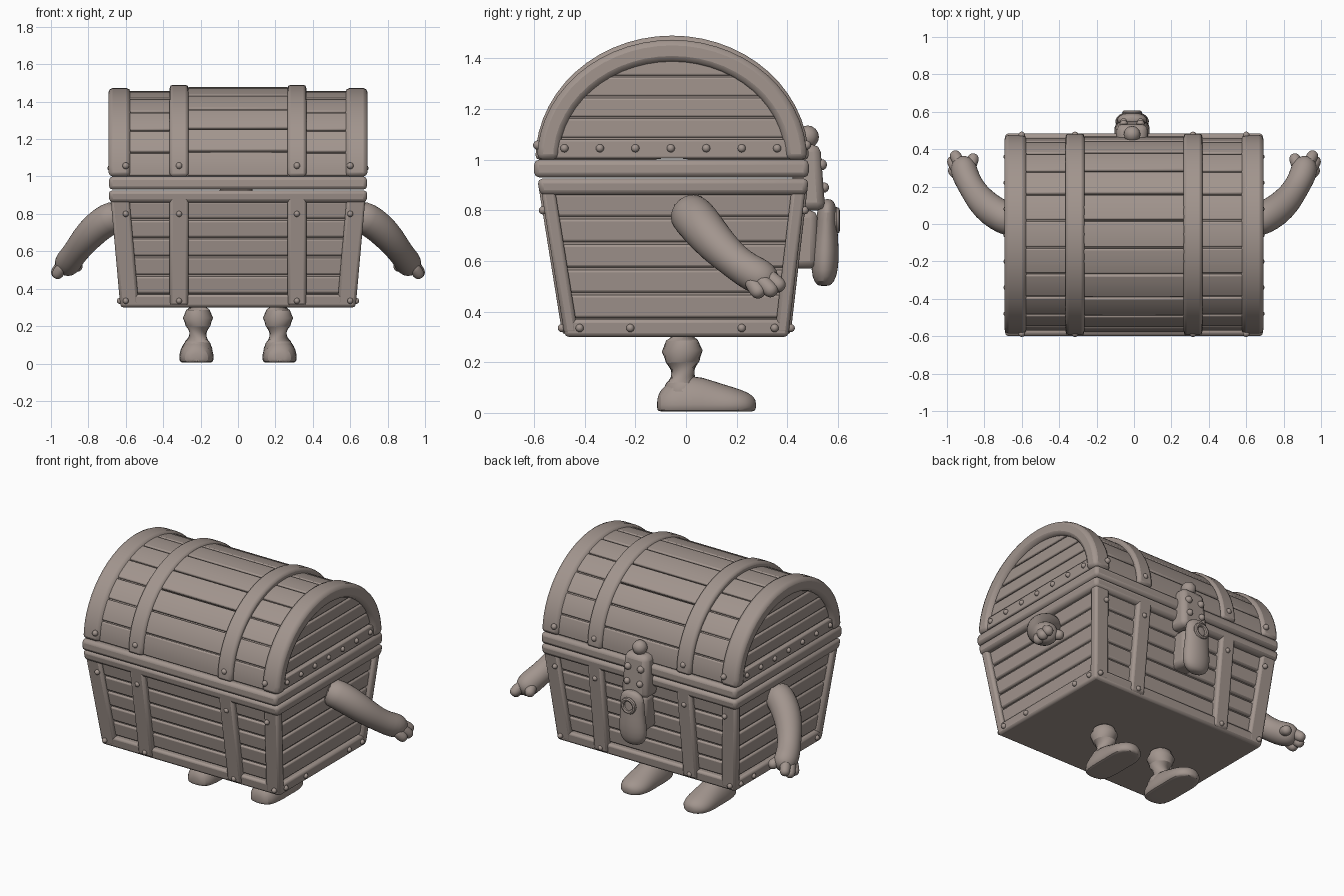
import bpy, bmesh
from math import sin, cos, pi, sqrt
from mathutils import Vector, Matrix

if "Cube" in bpy.data.objects:
    bpy.data.objects.remove(bpy.data.objects["Cube"])

mat = bpy.data.materials.new("weathered_brown")
mat.diffuse_color = (0.36, 0.30, 0.27, 1)
mat.use_nodes = True
mat.node_tree.nodes["Principled BSDF"].inputs["Base Color"].default_value = mat.diffuse_color
CY, RIM = -0.055, 1.0          # lid axis


def finish(name, bm, bevel=0.0, subsurf=0, mirror=False):
    bmesh.ops.recalc_face_normals(bm, faces=bm.faces)
    me = bpy.data.meshes.new(name)
    bm.to_mesh(me)
    bm.free()
    ob = bpy.data.objects.new(name, me)
    bpy.context.collection.objects.link(ob)
    me.materials.append(mat)
    if bevel:
        m = ob.modifiers.new("bevel", 'BEVEL')
        m.width, m.segments, m.limit_method = bevel, 2, 'ANGLE'
    if mirror:
        ob.modifiers.new("mirror", 'MIRROR').use_mirror_merge = False
    if subsurf:
        m = ob.modifiers.new("subsurf", 'SUBSURF')
        m.levels = m.render_levels = subsurf
    bpy.ops.object.select_all(action='DESELECT')
    ob.select_set(True)
    bpy.context.view_layer.objects.active = ob
    bpy.ops.object.shade_smooth_by_angle(angle=0.7)
    return ob


def bridge(bm, rings, closed_ends=True):
    rings = [[bm.verts.new(p) for p in r] for r in rings]
    n = len(rings[0])
    for a, b in zip(rings, rings[1:]):
        for i in range(n):
            bm.faces.new((a[i], a[(i + 1) % n], b[(i + 1) % n], b[i]))
    if closed_ends:
        bm.faces.new(rings[0])
        bm.faces.new(rings[-1])


def frustum(bm, z0, r0, z1, r1):
    """Tapered block; r = (x0, x1, y0, y1)"""
    bridge(bm, [[(r[0], r[2], z), (r[1], r[2], z), (r[1], r[3], z), (r[0], r[3], z)]
                for z, r in ((z0, r0), (z1, r1))])


def arch(bm, x0, x1, a, b, thick, t0=0.0, t1=pi, n=28):
    """Part of a half-round shell running along x"""
    rings = []
    for i in range(n + 1):
        t = t0 + (t1 - t0) * i / n
        o = (CY + a * cos(t), RIM + b * sin(t))
        q = (CY + (a - thick) * cos(t), RIM + (b - thick) * sin(t))
        rings.append([(x0, *o), (x1, *o), (x1, *q), (x0, *q)])
    bridge(bm, rings)


def tube(bm, pts, sides=14):
    """Round limb through (x, y, z, radius) points"""
    P = [Vector(p[:3]) for p in pts]
    rings = []
    for i, p in enumerate(P):
        d = P[min(i + 1, len(P) - 1)] - P[max(i - 1, 0)]
        q = d.to_track_quat('Z', 'Y')
        rings.append([p + q @ Vector((cos(2 * pi * k / sides), sin(2 * pi * k / sides), 0)) * pts[i][3]
                      for k in range(sides)])
    bridge(bm, rings)


def ball(bm, c, r, s=(1, 1, 1)):
    bmesh.ops.create_uvsphere(bm, u_segments=12, v_segments=8, radius=r,
                              matrix=Matrix.Translation(c) @ Matrix.Diagonal((*s, 1)))


def wall(z, off=0.0):
    """Tapering outline of the chest body at height z"""
    t = (z - 0.3) / 0.56
    return (-0.625 - 0.05 * t - off, 0.625 + 0.05 * t + off,
            -0.475 - 0.09 * t - off, 0.40 + 0.065 * t + off)


def layer(bm, z0, z1, off):
    frustum(bm, z0, wall(z0, off), z1, wall(z1, off))


# body core and stacked planks
bm = bmesh.new()
layer(bm, 0.31, 0.9, -0.035)
finish("body_core", bm)
bm = bmesh.new()
for i in range(5):
    z = 0.37 + i * 0.1
    layer(bm, z + 0.005, z + 0.095, -0.02)
finish("body_planks", bm, 0.01)

# bottom band and double rim
bm = bmesh.new()
layer(bm, 0.3, 0.37, 0.003)
finish("bottom_band", bm, 0.015)
bm = bmesh.new()
layer(bm, 0.86, 0.925, 0.012)
frustum(bm, 0.93, (-0.69, 0.69, -0.60, 0.485), 1.0, (-0.69, 0.69, -0.60, 0.485))
finish("rim_bands", bm, 0.02)

# vertical straps and corner posts of the body
bm = bmesh.new()
a, b = wall(0.31, 0.012), wall(0.9, 0.012)
frustum(bm, 0.31, (0.265, 0.365, *a[2:]), 0.9, (0.265, 0.365, *b[2:]))
finish("body_straps", bm, 0.015, mirror=True)
bm = bmesh.new()
a, b = wall(0.31, 0.004), wall(0.9, 0.004)
frustum(bm, 0.31, (a[1] - 0.1, a[1], a[2], a[2] + 0.055), 0.9, (b[1] - 0.1, b[1], b[2], b[2] + 0.055))
frustum(bm, 0.31, (a[1] - 0.1, a[1], a[3] - 0.055, a[3]), 0.9, (b[1] - 0.1, b[1], b[3] - 0.055, b[3]))
finish("corner_posts", bm, 0.015, mirror=True)

# domed lid: core, planks, straps, end arches
bm = bmesh.new()
arch(bm, -0.655, 0.655, 0.505, 0.445, 0.44)
finish("lid_core", bm)
bm = bmesh.new()
N = 11
for i in range(N):
    t0, t1 = pi * i / N + 0.008, pi * (i + 1) / N - 0.008
    arch(bm, -0.27, 0.27, 0.522, 0.478, 0.06, t0, t1, 4)
    for s in (-1, 1):
        arch(bm, min(s * .36, s * .59), max(s * .36, s * .59), 0.515, 0.458, 0.05, t0, t1, 4)
finish("lid_planks", bm, 0.008)
bm = bmesh.new()
arch(bm, 0.265, 0.365, 0.54, 0.49, 0.08)
finish("lid_straps", bm, 0.016, mirror=True)
bm = bmesh.new()
arch(bm, 0.575, 0.692, 0.533, 0.473, 0.085)
finish("lid_end_arches", bm, 0.022, mirror=True)

# planks closing the lid ends, lowest one a raised bar
bm = bmesh.new()
for i in range(5):
    z0, z1 = 1.005 + i * 0.082, 1.08 + i * 0.082
    x = 0.682 if i == 0 else 0.667
    w0, w1 = (0.48 * sqrt(max(0.0, 1 - ((z - RIM) / 0.42) ** 2)) for z in (z0, z1))
    frustum(bm, z0, (-x, x, CY - w0, CY + w0), z1, (-x, x, CY - w1, CY + w1))
finish("lid_end_planks", bm, 0.008)

# rivets
bm = bmesh.new()
for y in (-0.48, -0.34, -0.2, -0.06, 0.08, 0.22, 0.36):
    ball(bm, (0.682, y, 1.045), 0.016)
for y in (-0.42, -0.22, 0.22, 0.35):
    ball(bm, (0.632, y, 0.335), 0.016)
for x in (0.315, 0.6):
    for z in (0.335, 0.8):
        w = wall(z, 0.01)
        ball(bm, (x, w[2], z), 0.016)
        ball(bm, (x, w[3], z), 0.016)
    for t in (0.12, pi - 0.12):
        ball(bm, (x, CY + 0.535 * cos(t), RIM + 0.48 * sin(t)), 0.018)
finish("rivets", bm, mirror=True)

# hasp and hanging lock on the toe side
bm = bmesh.new()
frustum(bm, 0.8, (-0.105, 0.085, 0.42, 0.55), 1.06, (-0.09, 0.07, 0.42, 0.53))
frustum(bm, 0.57, (-0.07, 0.05, 0.38, 0.52), 0.8, (-0.07, 0.05, 0.4, 0.52))
finish("hasp", bm, 0.03)
bm = bmesh.new()
sect = [(0.5, .03, .02), (0.515, .07, .04), (0.56, .095, .055), (0.64, .09, .055),
        (0.72, .08, .045), (0.8, .085, .04), (0.83, .06, .03), (0.845, .025, .015)]
bridge(bm, [[(-0.01 + rx * cos(k * pi / 8), 0.545 + (z - 0.5) * 0.04 + ry * sin(k * pi / 8), z)
             for k in range(16)] for z, rx, ry in sect])
finish("lock_tongue", bm, subsurf=1)
bm = bmesh.new()
ball(bm, (-0.01, 0.48, 1.09), 0.045)
for x in (-0.055, 0.035):
    ball(bm, (x, 0.535, 0.98), 0.022)
    ball(bm, (x, 0.545, 0.89), 0.02)
finish("lock_studs", bm)
bpy.ops.mesh.primitive_torus_add(major_radius=0.04, minor_radius=0.013, major_segments=20, minor_segments=8,
                                 location=(-0.01, 0.595, 0.76), rotation=(pi / 2, 0, 0))
ring = bpy.context.object
ring.name = "keyhole_ring"
ring.data.materials.append(mat)
bpy.ops.object.shade_smooth_by_angle(angle=0.7)

# arms with hands
bm = bmesh.new()
tube(bm, [(0.62, 0.0, 0.80, .085), (0.69, 0.03, 0.775, .09), (0.76, 0.07, 0.725, .088),
          (0.82, 0.125, 0.66, .08), (0.865, 0.19, 0.60, .07), (0.895, 0.245, 0.56, .072),
          (0.912, 0.295, 0.535, .075), (0.92, 0.335, 0.515, .058), (0.925, 0.352, 0.505, .025)])
finish("arms", bm, subsurf=1, mirror=True)
bm = bmesh.new()
for base, tip in (((.92, .30, .56), (.955, .365, .505)), ((.94, .28, .54), (.97, .335, .485)),
                  ((.93, .25, .53), (.965, .285, .48)), ((.88, .29, .54), (.86, .35, .52))):
    p, q = Vector(base), Vector(tip)
    d = (q - p).normalized()
    tube(bm, [(*p, .03), (*p.lerp(q, .5), .033), (*q, .034), (*(q + d * .018), .027), (*(q + d * .028), .01)], 10)
finish("fingers", bm, subsurf=1, mirror=True)

# legs and feet
bm = bmesh.new()
tube(bm, [(0.215, -0.015, 0.36, .1), (0.215, -0.018, 0.29, .1), (0.213, -0.012, 0.2, .09),
          (0.215, -0.012, 0.11, .088), (0.22, -0.015, 0.05, .092), (0.22, -0.015, 0.015, .085)])
finish("legs", bm, subsurf=1, mirror=True)
bm = bmesh.new()
foot = [(-.115, .03, .02), (-.105, .065, .06), (-.06, .09, .1), (.03, .095, .125), (.1, .092, .1),
        (.18, .097, .075), (.24, .08, .055), (.268, .045, .035), (.277, .015, .015)]
bridge(bm, [[(0.222 + rx * cos(k * pi / 8), y, max(0.005, 0.03 + rz * sin(k * pi / 8)))
             for k in range(16)] for y, rx, rz in foot])
finish("feet", bm, subsurf=1, mirror=True)
